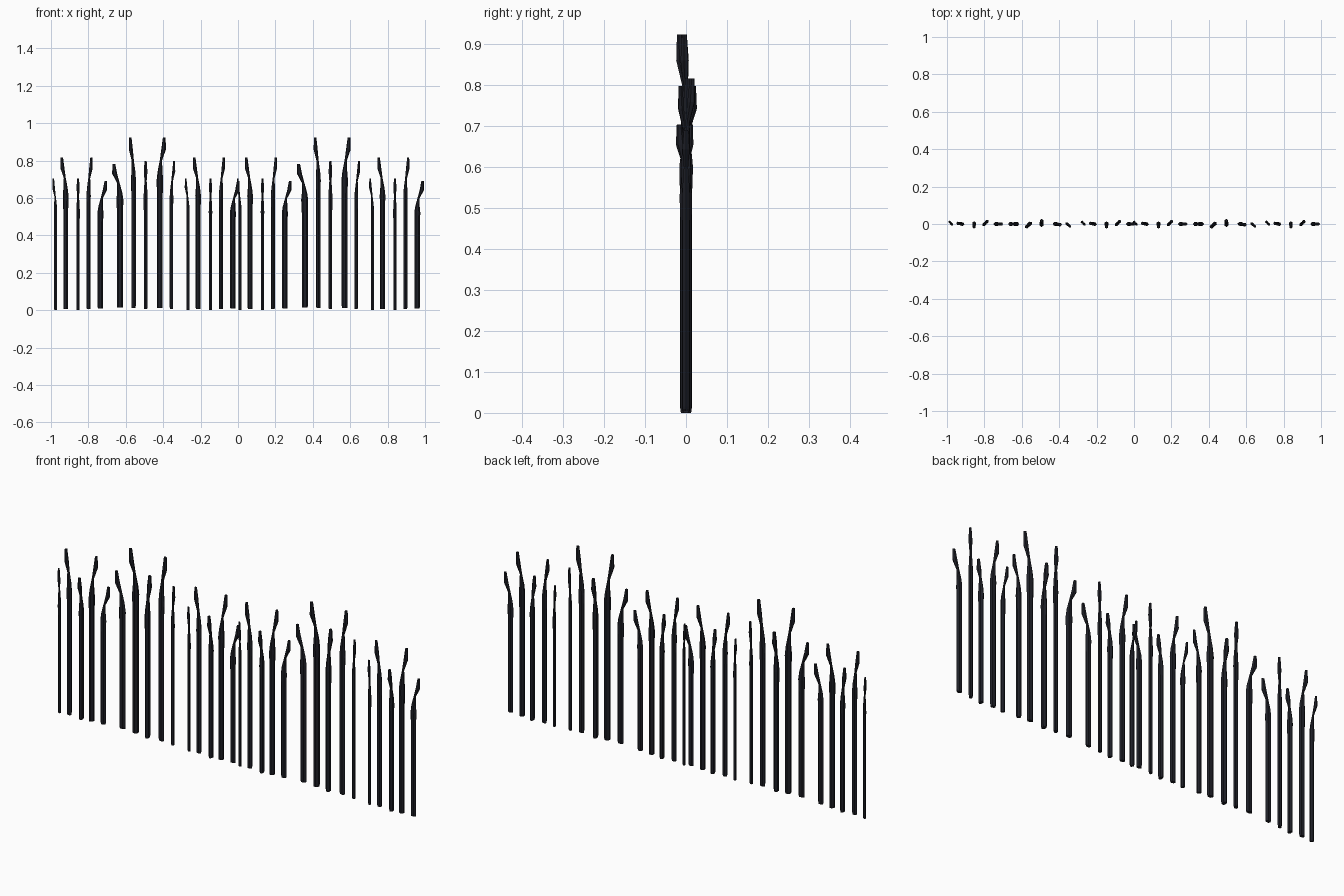
import bpy, bmesh, math

if "Cube" in bpy.data.objects:
    bpy.data.objects.remove(bpy.data.objects["Cube"])

iron = bpy.data.materials.new("blue_black_iron")
iron.diffuse_color = (0.012, 0.013, 0.019, 1)
iron.use_nodes = True
iron.node_tree.nodes["Principled BSDF"].inputs["Base Color"].default_value = iron.diffuse_color

# Stake profile: height fraction, lean fraction, half width along lean, half width across
PROFILE = [
    (0.000, 0.00, 0.0125, 0.0075),
    (0.012, 0.00, 0.0135, 0.0085),
    (0.660, 0.00, 0.0135, 0.0085),
    (0.750, 0.02, 0.0155, 0.0095),
    (0.800, 0.05, 0.0115, 0.0080),
    (0.865, 0.25, 0.0055, 0.0050),
    (0.930, 0.85, 0.0110, 0.0085),
    (1.000, 1.00, 0.0065, 0.0050),
]

# One cluster: x offset, base z, top z, lean distance, lean angle, width factor
STAKES = [
    (-0.120, 0.000, 0.703, 0.018, 135, 0.72),
    (-0.066, 0.005, 0.815, 0.021, 170, 1.00),
    (0.000, 0.000, 0.703, 0.016, -90, 1.00),
    (0.056, 0.005, 0.815, 0.021, 45, 0.95),
    (0.119, 0.008, 0.690, 0.029, 0, 1.05),
]


def add_stake(bm, x, z0, z1, lean, angle, width):
    """Six-sided bent stake with a swollen neck and a flame-shaped tip."""
    a = math.radians(angle)
    c, s = math.cos(a), math.sin(a)
    rings = []
    for t, off, hw, hd in PROFILE:
        ring = []
        for k in range(6):
            b = k * math.pi / 3
            u = off * lean + hw * width * math.cos(b)
            v = hd * width * math.sin(b) / math.sin(math.pi / 3)
            ring.append(bm.verts.new((x + u * c - v * s, u * s + v * c, z0 + t * (z1 - z0))))
        rings.append(ring)
    for lo, hi in zip(rings, rings[1:]):
        for k in range(6):
            n = (k + 1) % 6
            bm.faces.new((lo[k], lo[n], hi[n], hi[k]))
    bm.faces.new(rings[0][::-1])
    bm.faces.new(rings[-1])


bm = bmesh.new()
for stake in STAKES:
    add_stake(bm, *stake)
mesh = bpy.data.meshes.new("stake_cluster")
bm.to_mesh(mesh)
bm.free()
mesh.materials.append(iron)

# Row of clusters; the two large ones are turned half round
for i, (x, big) in enumerate([(-0.855, 0), (-0.494, 1), (-0.147, 0),
                              (0.131, 0), (0.494, 1), (0.839, 0)]):
    ob = bpy.data.objects.new(f"stake_cluster_{i + 1}", mesh)
    bpy.context.collection.objects.link(ob)
    ob.location = (x, 0, 0.006 if big else 0)
    if big:
        ob.rotation_euler.z = math.pi
        ob.scale = (1.15, 1.08, 1.125)
